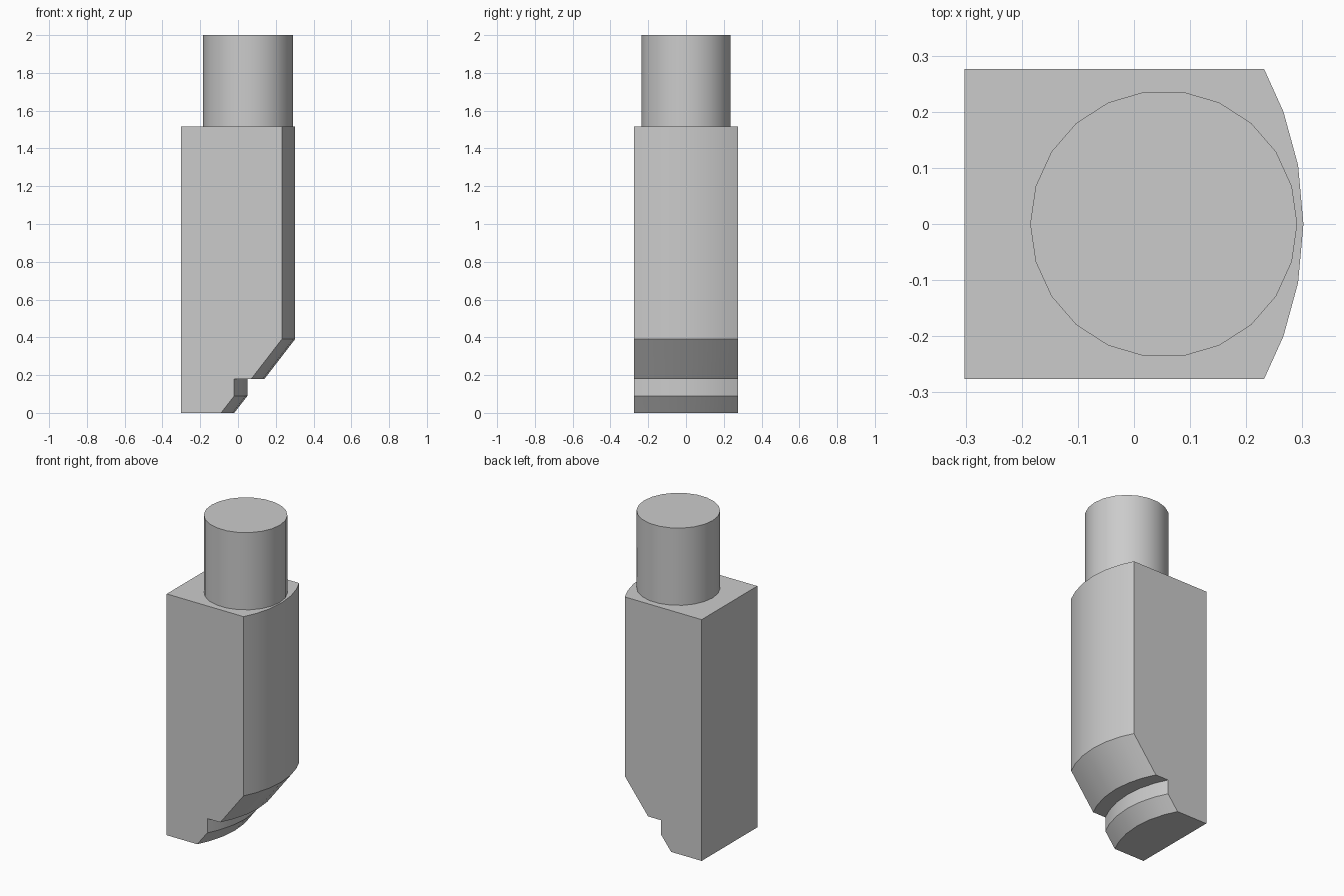
import bpy, bmesh, math

cube = bpy.data.objects.get("Cube")
if cube:
    bpy.data.objects.remove(cube, do_unlink=True)

steel = bpy.data.materials.new("plain_grey")
steel.use_nodes = True
GREY = (0.6, 0.6, 0.6, 1)
steel.diffuse_color = GREY
steel.node_tree.nodes["Principled BSDF"].inputs["Base Color"].default_value = GREY


def loft(name, rings):
    """Bridge closed rings of points and cap both ends."""
    bm = bmesh.new()
    loops = [[bm.verts.new(p) for p in ring] for ring in rings]
    n = len(loops[0])
    for a, b in zip(loops, loops[1:]):
        for i in range(n):
            j = (i + 1) % n
            bm.faces.new((a[i], a[j], b[j], b[i]))
    bm.faces.new(loops[0])
    bm.faces.new(loops[-1])
    # Merge the coplanar strips into single flat faces
    bmesh.ops.dissolve_limit(bm, angle_limit=math.radians(0.5),
                             verts=bm.verts, edges=bm.edges)
    bmesh.ops.recalc_face_normals(bm, faces=bm.faces)
    mesh = bpy.data.meshes.new(name)
    bm.to_mesh(mesh)
    bm.free()
    mesh.materials.append(steel)
    obj = bpy.data.objects.new(name, mesh)
    bpy.context.collection.objects.link(obj)
    bpy.ops.object.select_all(action='DESELECT')
    obj.select_set(True)
    bpy.context.view_layer.objects.active = obj
    bpy.ops.object.shade_smooth_by_angle(angle=math.radians(30))
    return obj


# Block: side profile swept across the width, with a bowed +x side
BACK, TOP, BOW = -0.302, 1.515, 0.579
bowed_edge = [(-0.02, 0), (0.05, 0.09), (0.05, 0.18),
              (0.14, 0.18), (0.302, 0.39), (0.302, TOP)]
half = [0.105, 0.2, 0.276]
rings = []
for y in [-v for v in reversed(half)] + [0] + half:
    sag = BOW - math.sqrt(BOW**2 - y**2)
    ring = [(BACK, y, TOP), (BACK, y, 0)]
    ring += [(x - sag, y, z) for x, z in bowed_edge]
    rings.append(ring)
loft("stepped_block", rings)

# Round shank on top
SIDES, RADIUS, CENTRE = 22, 0.238, 0.053
loft("round_shank", [
    [(CENTRE + RADIUS * math.cos(math.tau * i / SIDES),
      RADIUS * math.sin(math.tau * i / SIDES), z) for i in range(SIDES)]
    for z in (TOP, 2.0)])
